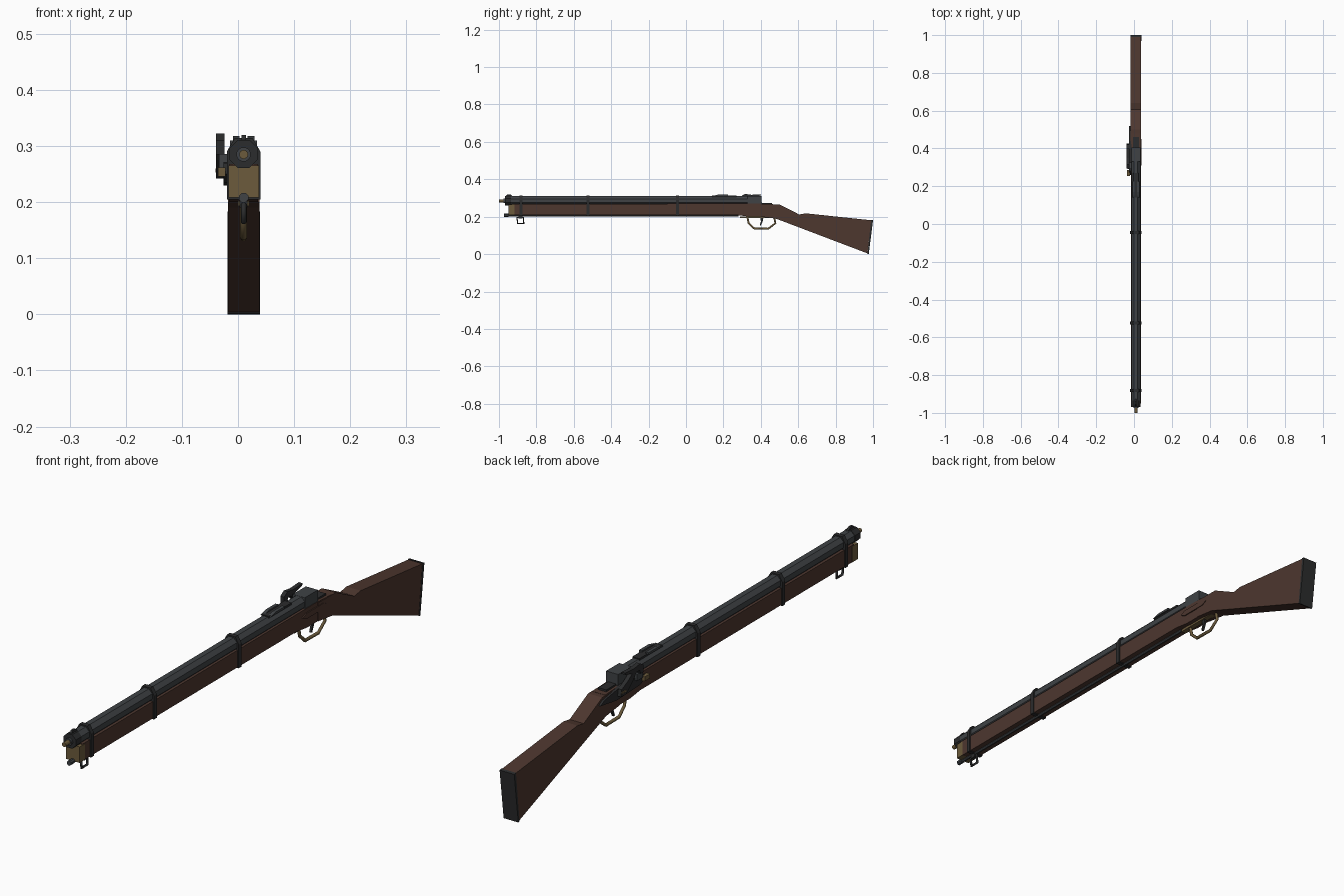
import bpy, bmesh, math
from mathutils import Vector

cube = bpy.data.objects.get("Cube")
if cube:
    bpy.data.objects.remove(cube, do_unlink=True)


def material(name, r, g, b):
    m = bpy.data.materials.new(name)
    m.use_nodes = True
    m.diffuse_color = (r, g, b, 1)
    m.node_tree.nodes["Principled BSDF"].inputs["Base Color"].default_value = (r, g, b, 1)
    return m


WOOD = material("walnut_wood", 0.075, 0.038, 0.028)
STEEL = material("blued_steel", 0.05, 0.055, 0.06)
DARK = material("dark_iron", 0.024, 0.025, 0.026)
BRASS = material("aged_brass", 0.15, 0.105, 0.045)
CX = 0.01  # centre line of the barrel and stock


def prism(name, points, start, end, mat, axis="x"):
    """Extrude a (y, z) profile along x, or an (x, z) profile along y."""
    place = (lambda p, d: (d, *p)) if axis == "x" else (lambda p, d: (p[0], d, p[1]))
    bm = bmesh.new()
    face = bm.faces.new([bm.verts.new(place(p, start)) for p in points])
    move = Vector((1, 0, 0) if axis == "x" else (0, 1, 0)) * (end - start)
    new = bmesh.ops.extrude_face_region(bm, geom=[face], use_keep_orig=True)["geom"]
    bmesh.ops.translate(bm, vec=move, verts=[v for v in new if isinstance(v, bmesh.types.BMVert)])
    bmesh.ops.recalc_face_normals(bm, faces=bm.faces)
    mesh = bpy.data.meshes.new(name)
    bm.to_mesh(mesh)
    bm.free()
    mesh.materials.append(mat)
    obj = bpy.data.objects.new(name, mesh)
    bpy.context.collection.objects.link(obj)
    return obj


def box(name, x, y, z, mat):
    return prism(name, [(y[0], z[0]), (y[1], z[0]), (y[1], z[1]), (y[0], z[1])], *x, mat)


def rod(name, x, z, radius, start, end, mat, sides=8):
    turn = math.pi / sides
    ring = [(x + radius * math.cos(turn * (2 * i + 1)), z + radius * math.sin(turn * (2 * i + 1)))
            for i in range(sides)]
    return prism(name, ring, start, end, mat, "y")


def wire(name, x, points, radius, mat, closed=False):
    """Bent bar following a (y, z) path in the plane at x."""
    curve = bpy.data.curves.new(name, "CURVE")
    curve.dimensions = "3D"
    curve.bevel_depth = radius
    curve.bevel_resolution = 1
    curve.use_fill_caps = True
    spline = curve.splines.new("POLY")
    spline.points.add(len(points) - 1)
    for point, (y, z) in zip(spline.points, points):
        point.co = (x, y, z, 1)
    spline.use_cyclic_u = closed
    curve.materials.append(mat)
    obj = bpy.data.objects.new(name, curve)
    bpy.context.collection.objects.link(obj)
    bpy.ops.object.select_all(action="DESELECT")
    obj.select_set(True)
    bpy.context.view_layer.objects.active = obj
    bpy.ops.object.convert(target="MESH")


# Wooden stock
prism("fore_stock", [(-0.93, 0.208), (0.28, 0.208), (0.34, 0.2), (0.48, 0.2), (0.48, 0.266),
                     (0.38, 0.27), (-0.93, 0.268)], -0.016, 0.036, WOOD)
prism("butt_stock", [(0.4, 0.2), (0.48, 0.19), (0.97, 0.004), (0.99, 0.181), (0.64, 0.218),
                     (0.605, 0.212), (0.5, 0.265), (0.4, 0.266)], -0.018, 0.038, WOOD)
prism("butt_plate", [(0.97, 0.002), (0.977, 0.0), (1.0, 0.181), (0.99, 0.183)], -0.019, 0.039, DARK)
box("nose_cap", (-0.017, 0.037), (-0.95, -0.918), (0.208, 0.265), BRASS)

# Barrel, muzzle and ramrod
rod("barrel", CX, 0.286, 0.0255, -0.95, 0.404, STEEL)
rod("muzzle_collar", CX, 0.286, 0.027, -0.968, -0.935, DARK)
rod("muzzle_ring", CX, 0.285, 0.013, -0.975, -0.96, STEEL, 12)
rod("muzzle_tip", CX, 0.285, 0.008, -1.0, -0.96, BRASS, 12)
rod("ramrod", CX, 0.208, 0.007, -0.955, 0.28, STEEL)
rod("ramrod_tip", CX, 0.208, 0.009, -0.972, -0.95, STEEL)
box("breech_block", (-0.014, 0.034), (0.33, 0.404), (0.262, 0.31), STEEL)
box("breech_tang", (-0.006, 0.026), (0.4, 0.46), (0.262, 0.274), DARK)

# Barrel bands with side screws
band_half = [(0.03, 0.205), (0.03, 0.29), (0.016, 0.314)]
band_outline = [(CX + x, z) for x, z in band_half] + [(CX - x, z) for x, z in reversed(band_half)]
for label, y in (("front", -0.882), ("middle", -0.525), ("rear", -0.045)):
    prism(label + "_band", band_outline, y - 0.008, y + 0.008, DARK, "y")

# Sling swivel below the front band
box("swivel_mount", (0.003, 0.017), (-0.895, -0.875), (0.19, 0.21), DARK)
wire("sling_swivel", CX, [(-0.904, 0.196), (-0.87, 0.196), (-0.867, 0.164), (-0.9, 0.164)],
     0.005, DARK, True)

# Sights
prism("front_sight", [(-0.965, 0.308), (-0.925, 0.308), (-0.94, 0.32), (-0.955, 0.32)],
      0.006, 0.014, DARK)
box("rear_sight_base", (-0.004, 0.024), (0.14, 0.27), (0.306, 0.313), DARK)
for label, x in (("right", -0.003), ("left", 0.023)):
    prism(label + "_sight_leaf", [(0.14, 0.31), (0.225, 0.31), (0.225, 0.318), (0.17, 0.318)],
          x - 0.006, x + 0.006, STEEL)

# Lock plate, hammer and percussion nipple on the right side
prism("lock_plate", [(0.26, 0.25), (0.3, 0.235), (0.43, 0.23), (0.52, 0.244), (0.5, 0.256),
                     (0.4, 0.272), (0.28, 0.27)], -0.026, -0.014, DARK)
prism("hammer", [(0.425, 0.244), (0.42, 0.268), (0.385, 0.285), (0.36, 0.303), (0.4, 0.314),
                 (0.4, 0.32), (0.35, 0.317), (0.315, 0.322), (0.295, 0.31), (0.295, 0.285),
                 (0.312, 0.285), (0.318, 0.299), (0.335, 0.3), (0.355, 0.275), (0.395, 0.242)],
      -0.039, -0.024, DARK)
box("nipple_bolster", (-0.034, -0.01), (0.292, 0.325), (0.262, 0.286), STEEL)
rod("hammer_screw", -0.034, 0.256, 0.007, 0.396, 0.42, BRASS)
box("lock_cap", (-0.036, -0.022), (0.255, 0.285), (0.246, 0.262), BRASS)

# Screw plate on the left side
prism("side_plate", [(0.31, 0.245), (0.33, 0.235), (0.43, 0.235), (0.45, 0.245), (0.43, 0.255),
                     (0.33, 0.255)], 0.036, 0.04, WOOD)

# Trigger and guard
box("guard_plate", (0.0, 0.02), (0.29, 0.49), (0.193, 0.202), BRASS)
wire("trigger_guard", CX, [(0.328, 0.2), (0.335, 0.165), (0.365, 0.137), (0.44, 0.136),
                           (0.478, 0.165), (0.472, 0.195)], 0.006, BRASS)
prism("trigger", [(0.395, 0.2), (0.415, 0.2), (0.41, 0.175), (0.4, 0.153), (0.394, 0.155),
                  (0.401, 0.175)], 0.006, 0.014, DARK)
